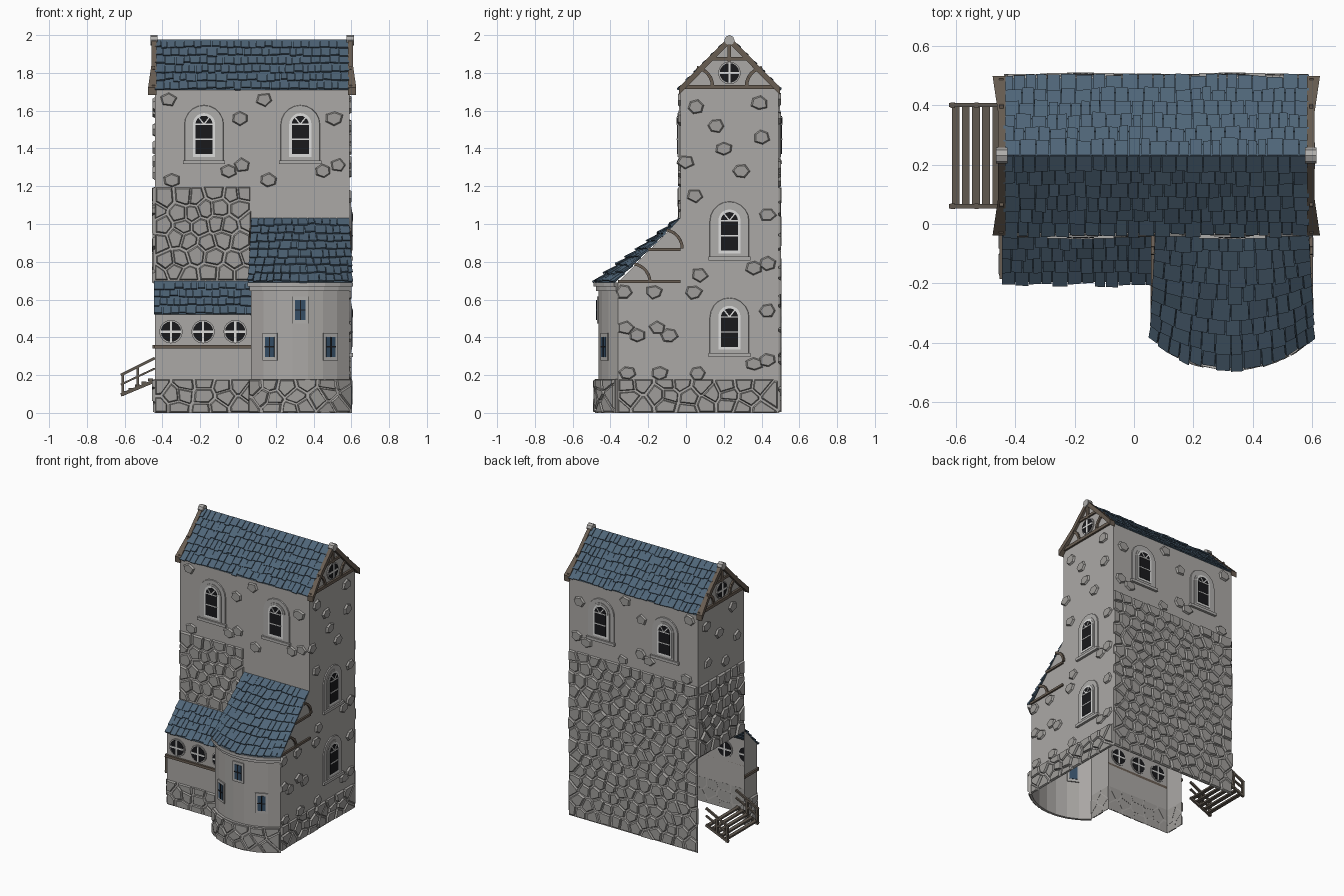
import bpy, bmesh, math, random
from mathutils import Vector

if "Cube" in bpy.data.objects:
    bpy.data.objects.remove(bpy.data.objects["Cube"])
random.seed(7)
R = random.uniform

COL = {"plaster": (.41, .395, .38), "stone": (.35, .34, .325), "trim_grey": (.43, .42, .41),
       "slate_blue": (.078, .13, .187), "timber": (.14, .11, .085), "black_glass": (.01, .01, .012),
       "white_frame": (.72, .72, .71), "blue_glass": (.035, .075, .13), "stair_wood": (.12, .10, .08)}
MATS, PARTS = {}, {}
for n, c in COL.items():
    MATS[n] = bpy.data.materials.new(n)
    MATS[n].diffuse_color = (*c, 1)

def part(name, mat, sheet=False):
    PARTS[name] = (bmesh.new(), mat, sheet)
    return PARTS[name][0]

def face(bm, pts):
    bm.faces.new([bm.verts.new(p) for p in pts])

def prism(bm, lo, hi):
    a, b = [bm.verts.new(p) for p in lo], [bm.verts.new(p) for p in hi]
    n = len(a)
    bm.faces.new(a[::-1])
    bm.faces.new(b)
    for i in range(n):
        bm.faces.new((a[i], a[(i + 1) % n], b[(i + 1) % n], b[i]))

def wall(path, u0):
    """Map (along wall, height, outward offset) to world; the path runs anticlockwise."""
    P = [Vector((x, y, 0)) for x, y in path]
    def m(u, z, d=0):
        u -= u0
        for i in range(len(P) - 1):
            t = P[i + 1] - P[i]
            if u <= t.length or i == len(P) - 2:
                t1 = t.normalized()
                return P[i] + t1 * u + Vector((t1.y, -t1.x, 0)) * d + Vector((0, 0, z))
            u -= t.length
    return m

def plate(bm, m, pts, d0, d1, s=1.0):
    cx, cz = (sum(p[k] for p in pts) / len(pts) for k in (0, 1))
    prism(bm, [m(u, z, d0) for u, z in pts],
          [m(cx + (u - cx) * s, cz + (z - cz) * s, d1) for u, z in pts])

def bars(bm, m, pts, w, d0, d1):
    for (a, b), (c, d) in zip(pts, pts[1:]):
        L = math.hypot(c - a, d - b)
        x, z = -(d - b) / L * w / 2, (c - a) / L * w / 2
        plate(bm, m, [(a - x, b - z), (c - x, d - z), (c + x, d + z), (a + x, b + z)], d0, d1)

def arc2(cx, cz, r, a0, a1, n=6):
    return [(cx + r * math.cos(math.radians(a0 + (a1 - a0) * i / n)),
             cz + r * math.sin(math.radians(a0 + (a1 - a0) * i / n))) for i in range(n + 1)]

# Wall frames
HALF = math.atan2(.26, .374 - .105)
def bay_arc(off=0, n=7):
    r = .374 + off
    return [(.33 + r * math.sin(a), -.091 - r * math.cos(a))
            for a in (HALF * (2 * i / n - 1) for i in range(n + 1))]
BAYL = sum(math.dist(a, b) for a, b in zip(bay_arc(), bay_arc()[1:]))
front = wall([(-.44, -.03), (.59, -.03)], -.44)
right = wall([(.59, -.36), (.59, .49)], -.36)
back = wall([(.59, .49), (-.44, .49)], -.59)
left = wall([(-.44, .49), (-.44, -.18)], -.49)
porch = wall([(-.44, -.18), (.07, -.18)], -.44)
wing = wall([(.07, -.03), (.07, -.36)], .03)
bay = wall(bay_arc(), 0)

# Plaster wall sheets; the lower left side is an open porch
w = part("plaster_walls", "plaster", True)
for m, pts in ((front, [(-.44, .68), (.07, .68), (.07, 1.03), (.59, 1.03), (.59, 1.71), (-.44, 1.71)]),
               (right, [(-.36, 0), (.49, 0), (.49, 1.71), (.23, 1.97), (-.03, 1.71), (-.03, 1.03), (-.36, .69)]),
               (back, [(-.59, 0), (.44, 0), (.44, 1.71), (-.59, 1.71)]),
               (left, [(-.49, .68), (.03, .68), (.03, 1.71), (-.23, 1.97), (-.49, 1.71)]),
               (left, [(.03, 0), (.18, 0), (.18, .53), (.03, .69)]),
               (porch, [(-.44, 0), (.07, 0), (.07, .53), (-.44, .53)]),
               (wing, [(.18, 0), (.36, 0), (.36, .69), (.03, 1.03), (.03, .69), (.18, .53)])):
    face(w, [m(u, z) for u, z in pts])
for i in range(7):
    a, b = BAYL * i / 7 + 1e-5, BAYL * (i + 1) / 7 - 1e-5
    face(w, [bay(a, 0), bay(b, 0), bay(b, .69), bay(a, .69)])

# Bay cornice and plinth
cor = part("bay_cornice", "trim_grey")
pl = part("bay_plinth", "plaster")
for bm, z0, z1, o in ((cor, .645, .668, .014), (cor, .668, .69, .028), (pl, 0, .18, .018)):
    A, B = bay_arc(), bay_arc(o)
    for i in range(7):
        q = [A[i], B[i], B[i + 1], A[i + 1]]
        prism(bm, [(*p, z0) for p in q], [(*p, z1) for p in q])

# Rubble stones: clipped cells over a jittered grid
def cells(u0, u1, z0, z1, su, sz):
    nu, nz = max(1, round((u1 - u0) / su)), max(1, round((z1 - z0) / sz))
    du, dz = (u1 - u0) / nu, (z1 - z0) / nz
    S = [(u0 + du * (i + .5 + (.22 if j % 2 else -.22) + R(-.3, .3)), z0 + dz * (j + .5 + R(-.3, .3)))
         for i in range(nu) for j in range(nz)]
    for s in S:
        poly = [(u0, z0), (u1, z0), (u1, z1), (u0, z1)]
        for t in S:
            if t == s or math.dist(s, t) > 3.2 * max(du, dz):
                continue
            nx, ny = t[0] - s[0], t[1] - s[1]
            k = (t[0]**2 + t[1]**2 - s[0]**2 - s[1]**2) / 2
            out = []
            for p, q in zip(poly, poly[1:] + poly[:1]):
                f, g = p[0] * nx + p[1] * ny - k, q[0] * nx + q[1] * ny - k
                if f <= 0:
                    out.append(p)
                if f * g < 0:
                    h = f / (f - g)
                    out.append((p[0] + (q[0] - p[0]) * h, p[1] + (q[1] - p[1]) * h))
            poly = out
        if len(poly) > 2:
            yield [(s[0] + (a - s[0]) * .9, s[1] + (b - s[1]) * .9) for a, b in poly]

st = part("rubble_stones", "stone")
for m, u0, u1, z0, z1, su, sz, d in (
        (front, -.44, .07, .70, 1.2, .085, .08, 0), (back, -.59, .44, 0, 1.2, .085, .08, 0),
        (left, -.49, .03, .68, 1.2, .085, .08, 0), (left, .03, .18, 0, .18, .09, .06, 0),
        (porch, -.44, .07, 0, .18, .1, .06, 0), (wing, .18, .36, 0, .18, .09, .06, 0),
        (right, -.36, .49, 0, .18, .1, .06, 0), (bay, 0, BAYL, 0, .18, .09, .06, .017)):
    for c in cells(u0, u1, z0, z1, su, sz):
        plate(st, m, c, d - .002, d + R(.009, .016), .84)

# Scattered stones showing through the plaster
ss = part("scattered_stones", "stone")
up = [(-.37, 1.66), (.01, 1.56), (.14, 1.66), (.51, 1.56), (.02, 1.31), (-.05, 1.28),
      (-.35, 1.23), (.16, 1.23), (.53, 1.31), (.45, 1.28)]
side = [(.05, 1.62), (.16, 1.52), (.39, 1.64), (.2, 1.4), (.4, 1.46), (.29, 1.28), (0, 1.33), (.05, 1.15),
        (.43, 1.05), (.36, .77), (.43, .79), (.07, .73), (.04, .64), (.43, .54), (.36, .26), (.43, .28),
        (-.33, .64), (-.17, .64), (-.32, .45), (-.26, .41), (-.15, .45), (-.09, .41),
        (-.31, .21), (-.14, .21), (.06, .21)]
lft = [(-.4, 1.6), (-.1, 1.63), (-.25, 1.5), (-.05, 1.4), (-.38, 1.33), (-.18, 1.27)]
for m, pts in ((front, up), (back, [(-x, z) for x, z in up]), (right, side), (left, lft)):
    for u, z in pts:
        n, a = random.choice((5, 6, 6)), R(0, 6)
        plate(ss, m, [(u + .048 * R(.85, 1.1) * math.cos(a + 6.283 * i / n),
                       z + .04 * R(.85, 1.1) * math.sin(a + 6.283 * i / n)) for i in range(n)], -.001, .012, .8)

# Windows
sur, frm = part("window_surrounds", "trim_grey"), part("window_frames", "white_frame")
gl, gb = part("dark_panes", "black_glass"), part("bay_panes", "blue_glass")

def arch(u, z0, wd, h):
    return [(u - wd / 2, z0), (u + wd / 2, z0)] + arc2(u, z0 + h - wd / 2, wd / 2, 0, 180, 10)

def arched_window(m, u, z):
    plate(sur, m, arch(u, z, .21, .30), -.002, .007, .97)
    plate(sur, m, arch(u, z + .01, .145, .26), .006, .011)
    bars(sur, m, [(u - .112, z - .003), (u + .112, z - .003)], .02, 0, .018)
    plate(frm, m, arch(u, z + .025, .118, .232), -.004, .014)
    plate(gl, m, arch(u, z + .04, .09, .203), -.006, .017)
    sp = z + .198
    for p, q in (((u - .045, sp), (u + .045, sp)), ((u - .045, sp - .08), (u + .045, sp - .08)),
                 ((u, sp), (u - .028, sp + .036)), ((u, sp), (u + .028, sp + .036))):
        bars(frm, m, [p, q], .007, .015, .02)

def round_window(m, u, z, r):
    plate(sur, m, arc2(u, z, r * 1.15, 0, 337.5, 15), -.005, .008)
    plate(gl, m, arc2(u, z, r, 0, 337.5, 15), -.008, .011)
    for a, b in ((r, 0), (0, r)):
        bars(frm, m, [(u - a, z - b), (u + a, z + b)], .012, -.011, .014)

for x in (-.18, .33):
    arched_window(front, x, 1.33)
    arched_window(back, -x, 1.33)
for z in (.82, .31):
    arched_window(right, .23, z)
round_window(right, .23, 1.80, .052)
round_window(left, -.23, 1.80, .052)
for x in (-.355, -.185, -.015):
    round_window(porch, x, .43, .054)
for k, z in ((1, .35), (3, .545), (5, .35)):
    u = BAYL * (k + .5) / 7
    for bm, a, b, d in ((sur, .041, .072, .008), (gb, .027, .053, .011)):
        plate(bm, bay, [(u - a, z - b), (u + a, z - b), (u + a, z + b), (u - a, z + b)], -d, d)
    bars(gl, bay, [(u, z - .053), (u, z + .053)], .006, .010, .014)
    bars(gl, bay, [(u - .027, z), (u + .027, z)], .006, .010, .014)

# Timber framing
tb = part("timber_framing", "timber")
for m, s in ((right, 1), (left, -1)):
    c = .23 * s
    bars(tb, m, [(c - .26, 1.725), (c + .26, 1.725)], .022, 0, .014)
    bars(tb, m, [(c, 1.86), (c, 1.97)], .018, 0, .012)
    bars(tb, m, [(c - .09, 1.875), (c + .09, 1.875)], .018, 0, .012)
    bars(tb, m, arc2(c - .19, 1.73, .1, 0, 80), .018, 0, .012)
    bars(tb, m, arc2(c + .19, 1.73, .1, 180, 100), .018, 0, .012)
for m, s in ((right, 1), (wing, -1)):
    for pts in ([(-.36, .695), (-.03, .695)], [(-.2, .865), (-.03, .865)],
                arc2(-.29, .69, .1, 0, 80), arc2(-.12, .87, .1, 0, 80)):
        bars(tb, m, [(u * s, z) for u, z in pts], .016, 0, .012)
bars(tb, porch, [(-.445, .35), (.07, .35)], .018, 0, .014)
bars(tb, left, [(.03, .35), (.185, .35)], .018, 0, .012)

# Flared bargeboards and ridge ends
bb, kn = part("bargeboards", "timber"), part("ridge_ends", "trim_grey")
for x, s in ((.59, 1), (-.44, -1)):
    for t in (-1, 1):
        rows = [(f, .018 + .018 * max(0, f - .55) / .45) for f in (0, .55, .85, 1.0)]
        for (f, a), (g, b) in zip(rows, rows[1:]):
            pt = lambda f, o, dz: (x + s * o, .23 + t * .268 * f, 1.985 - .272 * f + dz)
            prism(bb, [pt(f, -.008, -.03), pt(f, a, -.03), pt(f, a, .01), pt(f, -.008, .01)],
                  [pt(g, -.008, -.03), pt(g, b, -.03), pt(g, b, .01), pt(g, -.008, .01)])
    ring = [(.23 + y, 1.973 + z) for y, z in arc2(0, 0, .027, 0, 315, 7)]
    prism(kn, [(x - s * .015, y, z) for y, z in ring], [(x + s * .024, y, z) for y, z in ring])

# Shingled roofs: eave curve and top line, ruled between
def lerp_path(pts):
    def f(u):
        t = min(max(u, 0), 1) * (len(pts) - 1)
        i = min(int(t), len(pts) - 2)
        return Vector(pts[i]).lerp(Vector(pts[i + 1]), t - i)
    return f

base, sh = part("roof_boards", "slate_blue", True), part("roof_shingles", "slate_blue")
def roof(eave, top, rows, length):
    E, T = lerp_path(eave), lerp_path(top)
    P = lambda u, v: E(u).lerp(T(u), v)
    def Q(u, v, d):
        n = (P(u + .01, v) - P(u - .01, v)).cross(P(u, v + .01) - P(u, v - .01)).normalized()
        return P(u, v) + n * d
    for i in range(14):
        a, b = i / 14, (i + 1) / 14
        face(base, [P(a, 0), P(b, 0), P(b, 1), P(a, 1)])
    for r in range(rows):
        u = 0
        while u < 1:
            e = u + R(.03, .058) / length
            e = 1 if e > 1 - .025 / length else e
            v0, v1 = (r + R(-.12, .12)) / rows, min(1, (r + 1.15) / rows)
            g, k, h = .0015 / length, R(-.05, .05) / rows, R(.011, .018)
            q = [(u + g, v0, h), (e - g, v0 + k, h + R(-.003, .003)), (e - g, v1, .003), (u + g, v1, .003)]
            prism(sh, [Q(a, b, d - .009) for a, b, d in q], [Q(a, b, d) for a, b, d in q])
            u = e

roof([(-.44, -.03, 1.71), (.59, -.03, 1.71)], [(-.44, .23, 1.975), (.59, .23, 1.975)], 6, 1.03)
roof([(.59, .49, 1.71), (-.44, .49, 1.71)], [(.59, .23, 1.975), (-.44, .23, 1.975)], 6, 1.03)
roof([(-.445, -.195, .52), (.07, -.195, .52)], [(-.445, -.03, .695), (.07, -.03, .695)], 4, .51)
roof([(x, y, .69) for x, y in bay_arc(.02, 12)],
     [(.07 + .52 * i / 12, -.03, 1.03) for i in range(13)], 8, .52)

# Entrance stairs with railings
sw = part("entrance_stairs", "stair_wood")
step = wall([(-.63, .06), (-.44, .06)], -.63)
for i in range(5):
    x, z = -.6 + .034 * i, .105 + .016 * i
    plate(sw, step, [(x - .013, z), (x + .013, z), (x + .013, z + .012), (x - .013, z + .012)], -.34, 0)
for d in (0, -.34):
    for z0, z1, wd in ((.095, .17, .018), (.20, .29, .014), (.15, .235, .01)):
        bars(sw, step, [(-.62, z0), (-.44, z1)], wd, d - .007, d + .007)
    for x, z in ((-.61, .09), (-.53, .13)):
        bars(sw, step, [(x, z), (x, z + .12)], .014, d - .009, d + .009)

# Turn every part into an object
for name, (bm, mat, sheet) in PARTS.items():
    if not sheet:
        bmesh.ops.recalc_face_normals(bm, faces=bm.faces)
    me = bpy.data.meshes.new(name)
    bm.to_mesh(me)
    bm.free()
    me.materials.append(MATS[mat])
    bpy.context.collection.objects.link(bpy.data.objects.new(name, me))

for m in bpy.data.materials:
    if m.users and not m.is_grease_pencil:
        m.use_nodes = True
        m.node_tree.nodes["Principled BSDF"].inputs["Base Color"].default_value = m.diffuse_color
